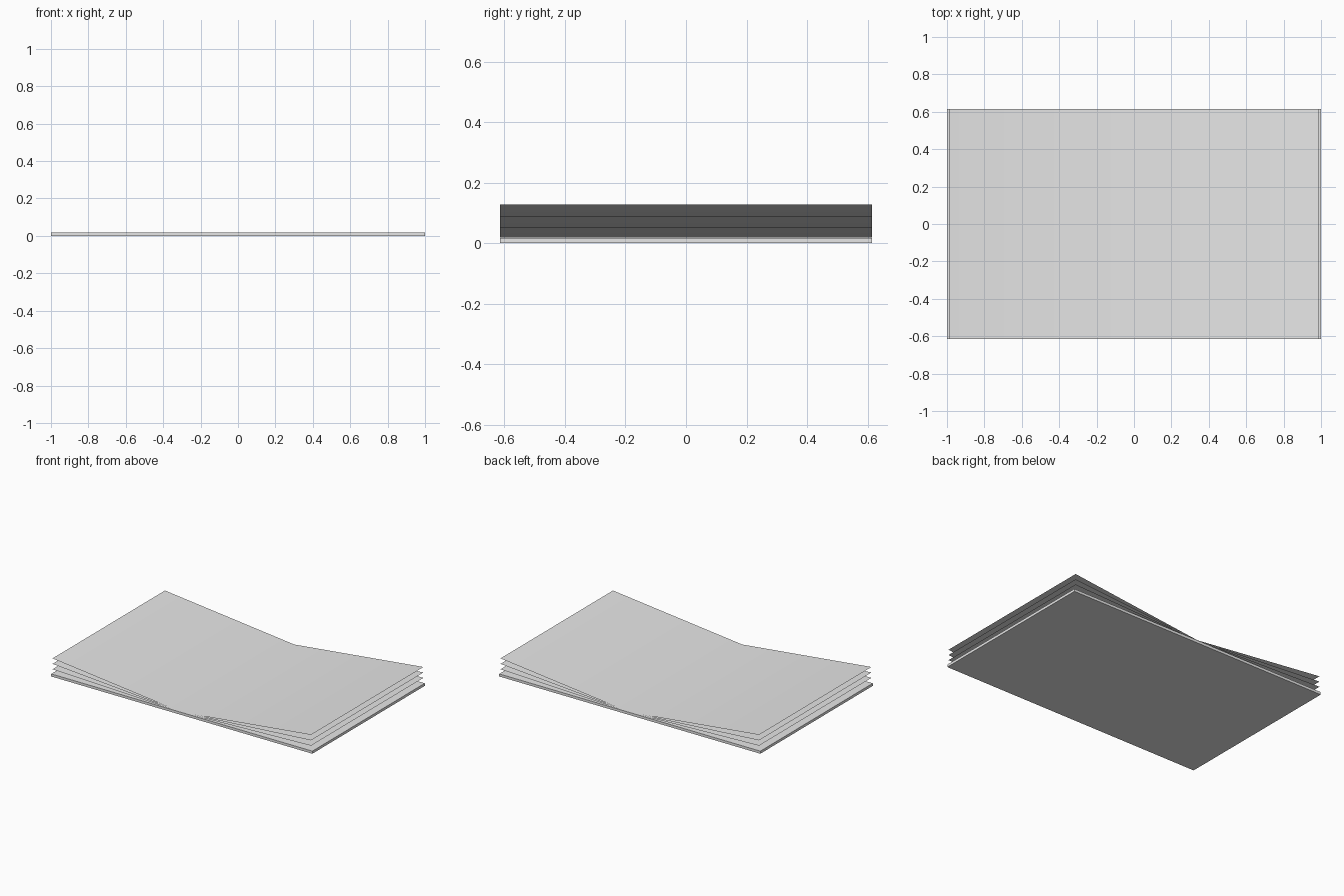
import bpy

cube = bpy.data.objects.get("Cube")
if cube:
    bpy.data.objects.remove(cube, do_unlink=True)

HALF_DEPTH = 0.615
COVER_TOP = 0.018
PAGE_REACH = 0.99

# One plain grey for the whole book
grey = bpy.data.materials.new("plain_grey")
grey.use_nodes = True
colour = (0.8, 0.8, 0.8, 1)
grey.diffuse_color = colour
grey.node_tree.nodes["Principled BSDF"].inputs["Base Color"].default_value = colour

# Flat cover slab
bpy.ops.mesh.primitive_cube_add(size=1, location=(0, 0, COVER_TOP / 2))
cover = bpy.context.object
cover.name = "cover"
cover.scale = (2, 2 * HALF_DEPTH, COVER_TOP)
bpy.ops.object.transform_apply(location=False, rotation=False, scale=True)
cover.data.materials.append(grey)


def page_spread(name, edge_height):
    """Paper-thin sheet folded along the spine, rising to both outer edges."""
    profile = [(-PAGE_REACH, edge_height), (0, COVER_TOP + 0.001), (PAGE_REACH, edge_height)]
    verts = [(x, y, z) for y in (-HALF_DEPTH, HALF_DEPTH) for x, z in profile]
    n = len(profile)
    faces = [(i, i + 1, i + 1 + n, i + n) for i in range(n - 1)]
    mesh = bpy.data.meshes.new(name)
    mesh.from_pydata(verts, [], faces)
    mesh.materials.append(grey)
    mesh.shade_smooth()
    page = bpy.data.objects.new(name, mesh)
    bpy.context.collection.objects.link(page)


# Three fanned page spreads, lowest first
for name, height in (("lower_pages", 0.053), ("middle_pages", 0.09), ("upper_pages", 0.128)):
    page_spread(name, height)
